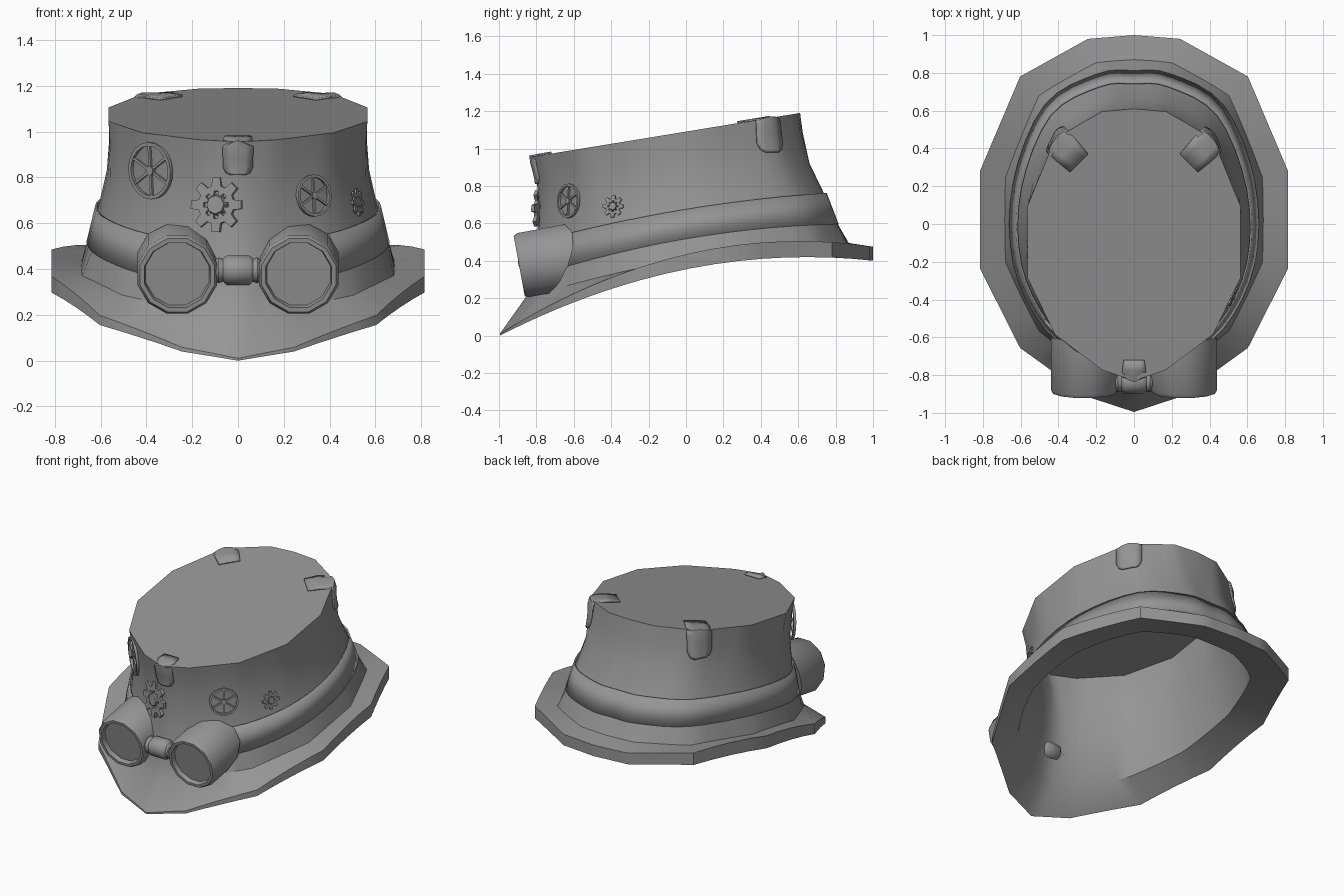
import bpy, bmesh
from math import sin, cos, pi, radians
from mathutils import Vector, Matrix
from mathutils.bvhtree import BVHTree

if "Cube" in bpy.data.objects:
    bpy.data.objects.remove(bpy.data.objects["Cube"])

grey = bpy.data.materials.new("plain grey")
grey.use_nodes = True
grey.diffuse_color = (0.3, 0.3, 0.3, 1)
grey.node_tree.nodes["Principled BSDF"].inputs["Base Color"].default_value = (0.3, 0.3, 0.3, 1)


def finish(bm, name, angle=35, thick=0):
    bmesh.ops.recalc_face_normals(bm, faces=bm.faces)
    mesh = bpy.data.meshes.new(name)
    bm.to_mesh(mesh)
    bm.free()
    obj = bpy.data.objects.new(name, mesh)
    bpy.context.collection.objects.link(obj)
    mesh.materials.append(grey)
    if thick:
        mod = obj.modifiers.new("thickness", "SOLIDIFY")
        mod.thickness = thick
        mod.offset = 0
    bpy.ops.object.select_all(action="DESELECT")
    obj.select_set(True)
    bpy.context.view_layer.objects.active = obj
    bpy.ops.object.shade_smooth_by_angle(angle=radians(angle))
    return obj


# Shared hat outline: half width and front-to-back fraction, mirrored to a ring
HALF = [(0, 0), (.3, .04), (.74, .17), (1, .38), (1, .64), (.74, .89), (.3, .99), (0, 1)]
KEYS = [Vector(p) for p in HALF + [(-x, t) for x, t in HALF[-2:0:-1]]]
SUB = 4


def ring(w, yf, yb, zf, zm, zb, smooth, grow=0, lift=0):
    pts = []
    n = len(KEYS)
    for i in range(n):
        a, b, c, d = (KEYS[(i + j) % n] for j in (-1, 0, 1, 2))
        for s in range(SUB):
            u = s / SUB
            curve = (b * 2 + (c - a) * u + (a * 2 - b * 5 + c * 4 - d) * u * u
                     + (b * 3 - a - c * 3 + d) * u ** 3) / 2
            p = b.lerp(c, u).lerp(curve, smooth)
            t = p.y
            z = zf * (1 - 2 * t) * (1 - t) + zm * 4 * t * (1 - t) + zb * t * (2 * t - 1)
            y = (yf - grow) + (yb - yf + 2 * grow) * t
            pts.append(Vector((p.x * (w + grow), y, z + lift)))
    return pts


def loft(bm, rings, skip=0):
    rows = [[bm.verts.new(p) for p in r] for r in rings]
    n = len(rows[0])
    for lo, hi in zip(rows, rows[1:]):
        for i in range(skip, n - skip):
            j = (i + 1) % n
            bm.faces.new((lo[i], lo[j], hi[j], hi[i]))
    return rows


# Hat sections: half width, front y, back y, front / middle / back z, roundness
RIM_LOW = (.815, -.995, 1, 0, .355, .40, 0)
RIM_TOP = (.815, -.995, 1, .01, .435, .475, 0)
BASE = (.68, -.86, .87, .20, .41, .495, .2)
BAND_LOW = (.638, -.83, .81, .31, .515, .595, 1)
BAND_HIGH = (.59, -.79, .735, .50, .67, .76, 1)
WAIST = (.558, -.785, .66, .70, .83, .92, .8)
UPPER = (.557, -.80, .625, .84, .96, 1.08, .3)
TOP = (.565, -.83, .61, .955, 1.0725, 1.19, 0)
CROWN = [BASE, BAND_LOW, BAND_HIGH, WAIST, UPPER, TOP]
OPENING = (.61, -.86, .77, .17, .40, .45, .6)

# Hat: outer skin, flat top, rim wall, brim underside and hollow inside
bm = bmesh.new()
rows = loft(bm, [ring(*s) for s in [RIM_LOW, RIM_TOP] + CROWN])
bm.faces.new(rows[-1])
bmesh.ops.recalc_face_normals(bm, faces=bm.faces)
surface = BVHTree.FromBMesh(bm)
inside = [ring(*s, grow=-.02, lift=-.02) for s in CROWN[2:]]
inner = loft(bm, [ring(*RIM_LOW), ring(*OPENING)] + inside)
bm.faces.new(inner[-1])
bmesh.ops.remove_doubles(bm, verts=rows[0] + inner[0], dist=.0005)
finish(bm, "hat")

# Goggle strap around the sides and back, standing off only at its upper edge
bm = bmesh.new()
loft(bm, [ring(*BAND_LOW, grow=-.002), ring(*BAND_HIGH, grow=.01)], skip=6)
bmesh.ops.delete(bm, geom=[v for v in bm.verts if not v.link_faces], context="VERTS")
finish(bm, "goggle_strap", thick=.01)

# Goggle cups with sunken lenses; the rear edge follows the hat
SIDES = 12
CUP = [(.143, .03), (.149, 0), (.168, 0), (.18, .02)]
axis = Vector((0, .98, .18)).normalized()
up = Vector((0, -axis.z, axis.y))
for side, label in ((1, "left"), (-1, "right")):
    bm = bmesh.new()
    centre = Vector((.265 * side, -.892, .373))
    angles = [2 * pi * (i + .5) / SIDES for i in range(SIDES)]
    rings = [[centre + axis * d + (Vector((cos(a), 0, 0)) + up * sin(a)) * r for a in angles]
             for r, d in CUP]
    rear = []
    for p in rings[-1]:
        y = -.76 + (abs(p.x) - .09) * .5 - max(0, .48 - p.z) * .3
        rear.append(p + axis * max(.02, (y - p.y) / axis.y))
    rows = loft(bm, rings + [rear])
    bm.faces.new(rows[0])
    bm.faces.new(rows[-1])
    finish(bm, label + "_goggle", 32)

# Bridge between the cups, turned around x
bm = bmesh.new()
bars = [(.1, .045), (.085, .056), (.065, .05), (.05, .064)]
rings = [[Vector((x, -.835 + r * cos(2 * pi * i / 16), .395 + r * sin(2 * pi * i / 16)))
          for i in range(16)]
         for x, r in bars + [(-x, r) for x, r in reversed(bars)]]
rows = loft(bm, rings)
bm.faces.new(rows[0])
bm.faces.new(rows[-1])
finish(bm, "goggle_bridge", 50)


# Frame standing on the hat's front surface at a given x and z
def on_hat(x, z, gap):
    loc, normal, _, _ = surface.ray_cast(Vector((x, -2, z)), Vector((0, 1, 0)))
    return Matrix.Translation(loc + normal * gap) @ normal.to_track_quat("Z", "Y").to_matrix().to_4x4()


def disc(bm, radius, depth, sides, tip=1):
    bmesh.ops.create_cone(bm, cap_ends=True, segments=sides, radius1=radius,
                          radius2=radius * tip, depth=depth)


# Toothed gears with a raised hub
def gear(name, x, z, radius):
    bm = bmesh.new()
    disc(bm, radius * .42, radius * .3, 8, .8)
    teeth = 8
    outline = []
    for i in range(teeth):
        for da, r in ((-.27, .7), (-.15, 1), (.15, 1), (.27, .7)):
            outline.append((r * radius, 2 * pi * i / teeth + da))
    thick = radius * .08
    rows = loft(bm, [[Vector((r * s * cos(a), r * s * sin(a), h)) for r, a in outline]
                     for s, h in ((.5, thick), (1, thick), (1, -thick), (.5, -thick))])
    n = len(outline)
    for i in range(n):
        j = (i + 1) % n
        bm.faces.new((rows[0][i], rows[0][j], rows[3][j], rows[3][i]))
    bm.transform(on_hat(x, z, .008))
    finish(bm, name)


# Spoked wheels
def wheel(name, x, z, radius):
    bm = bmesh.new()
    disc(bm, radius * .17, .018, 10)
    for i in range(6):
        spoke = Matrix.Rotation(pi * i / 3 + pi / 6, 4, "Z") @ Matrix.Translation((radius * .5, 0, 0))
        bmesh.ops.create_cube(bm, size=1, matrix=spoke @ Matrix.Diagonal((radius * .85, radius * .1, .01, 1)))
    section = [(1, -.008), (1, .008), (.87, .008), (.87, -.008), (1, -.008)]
    loft(bm, [[Vector((radius * r * cos(2 * pi * i / 20), radius * r * sin(2 * pi * i / 20), h))
               for i in range(20)] for r, h in section])
    bmesh.ops.remove_doubles(bm, verts=bm.verts, dist=.00001)
    bm.transform(on_hat(x, z, .01))
    finish(bm, name)


gear("front_gear", -.09, .68, .12)
gear("side_gear", .515, .69, .06)
wheel("large_wheel", -.375, .83, .125)
wheel("small_wheel", .325, .72, .092)


# Clips folded over the crown's top edge, projected onto the hat surface
def clip(name, x, y, z, direction, inward, drop, half):
    out = Vector((*direction, 0)).normalized()
    across = Vector((-out.y, out.x, 0))
    top = Vector((0, 0, 1))
    rows = [(-inward, 0, .85), (-inward * .5, 0, .95), (0, 0, 1), (0, .2, 1), (0, .5, 1),
            (0, .75, 1), (0, .93, .8), (0, 1, .5)]
    bm = bmesh.new()
    grid = []
    for step, (d, fall, width) in enumerate(rows):
        push = top if step < 2 else (out + top).normalized() if step == 2 else out
        line = []
        for s in (-1, -.5, 0, .5, 1):
            goal = Vector((x, y, z - fall * drop)) + out * d + across * (half * width * s)
            hit = surface.ray_cast(goal + push * .2, -push)[0]
            line.append(bm.verts.new(hit + push * .006))
        grid.append(line)
    for a, b in zip(grid, grid[1:]):
        for i in range(4):
            bm.faces.new((a[i], a[i + 1], b[i + 1], b[i]))
    finish(bm, name, 40, thick=.01)


clip("front_clip", 0, -.83, .955, (0, -1), .11, .145, .065)
clip("back_left_clip", .418, .45, 1.17, (.7, .7), .18, .19, .08)
clip("back_right_clip", -.418, .45, 1.17, (-.7, .7), .18, .19, .08)
